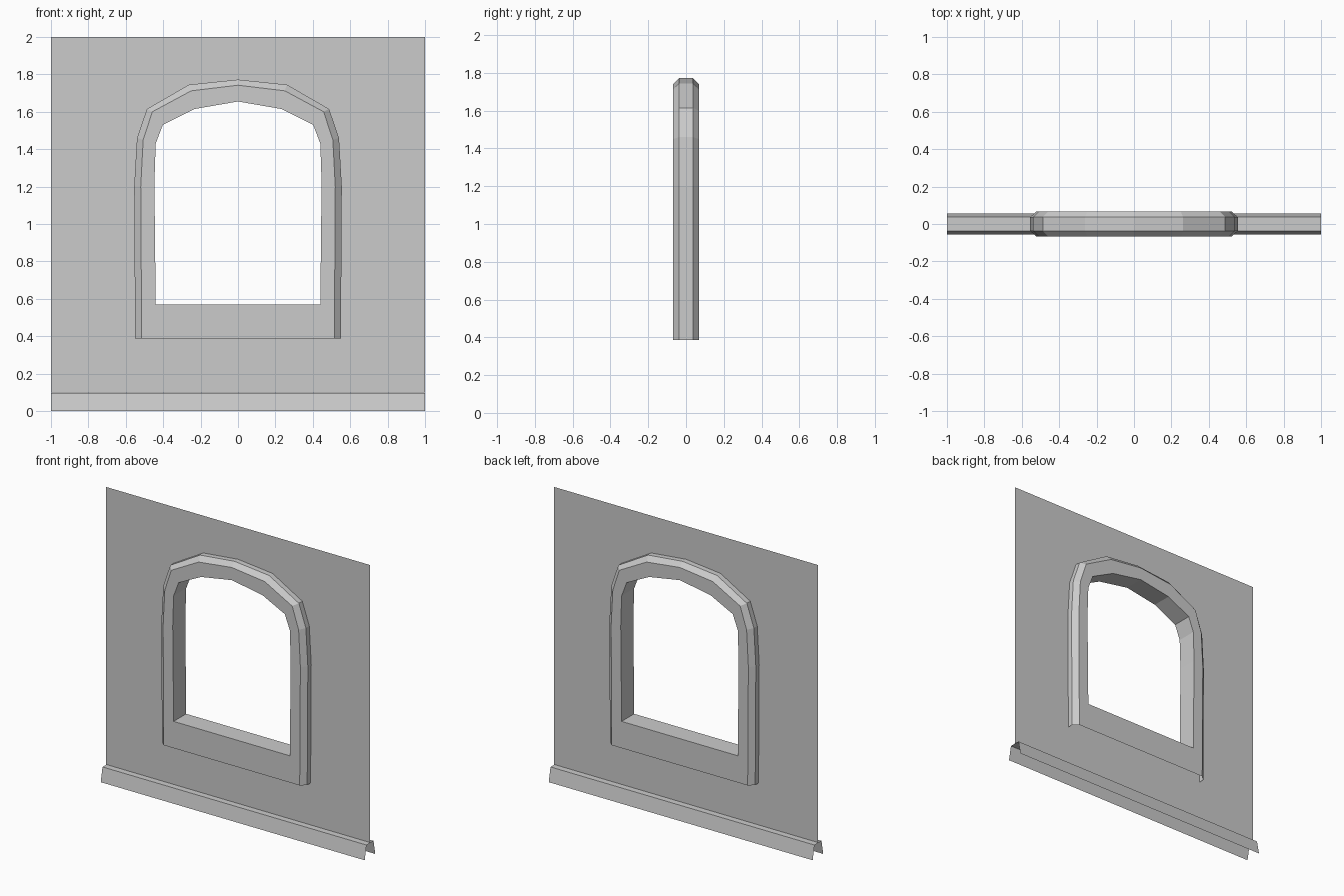
import bpy, bmesh

if "Cube" in bpy.data.objects:
    bpy.data.objects.remove(bpy.data.objects["Cube"])

# Half outlines (x, z) from the foot up to the crown
OUTER = [(.55, .387), (.555, 1.2), (.54, 1.46), (.487, 1.615), (.262, 1.745), (0, 1.772)]
FACE = [(.515, .387), (.52, 1.2), (.507, 1.45), (.458, 1.6), (.25, 1.712), (0, 1.742)]
INNER = [(.44, .57), (.447, 1.22), (.44, 1.43), (.402, 1.53), (.232, 1.615), (0, 1.655)]
DEPTH, EDGE = .068, .037


def arch(half, y):
    """Mirror a half outline into a full left-to-right arch at depth y."""
    return [(-x, y, z) for x, z in half] + [(x, y, z) for x, z in half[-2::-1]]


def finish(bm, name):
    mesh = bpy.data.meshes.new(name)
    bm.to_mesh(mesh)
    bm.free()
    obj = bpy.data.objects.new(name, mesh)
    bpy.context.collection.objects.link(obj)
    return obj


def loft(name, rows, closed_strips=()):
    """Skin neighbouring rows; the listed strips also close end to start."""
    bm = bmesh.new()
    vs = [[bm.verts.new(p) for p in row] for row in rows]
    n = len(rows[0])
    for r in range(len(rows) - 1):
        a, b = vs[r], vs[r + 1]
        for i in range(n if r in closed_strips else n - 1):
            j = (i + 1) % n
            bm.faces.new((a[i], a[j], b[j], b[i]))
    bmesh.ops.remove_doubles(bm, verts=bm.verts, dist=1e-5)
    bmesh.ops.recalc_face_normals(bm, faces=bm.faces)
    return finish(bm, name)


# Window frame: chamfered outside, deep reveal, apron and sill, open underneath
loft("window_frame", [
    arch(OUTER, EDGE), arch(OUTER, -EDGE), arch(FACE, -DEPTH), arch(INNER, -DEPTH),
    arch(INNER, DEPTH), arch(FACE, DEPTH), arch(OUTER, EDGE)], closed_strips=(2, 3, 4))

# Wall: thin sheet with the window opening cut out
bm = bmesh.new()
for loop in ([(-1, 0, .1), (1, 0, .1), (1, 0, 2), (-1, 0, 2)], arch(INNER, 0)):
    vs = [bm.verts.new(p) for p in loop]
    for a, b in zip(vs, vs[1:] + vs[:1]):
        bm.edges.new((a, b))
bmesh.ops.triangle_fill(bm, edges=bm.edges, use_beauty=True, normal=(0, -1, 0))
bmesh.ops.dissolve_limit(bm, angle_limit=.01, verts=bm.verts, edges=bm.edges)
finish(bm, "wall")

# Baseboard: flat cap with a flared skirt on each side
profile = [(-.057, 0), (-.038, .097), (.038, .097), (.057, 0)]
loft("baseboard", [[(x, y, z) for y, z in profile] for x in (-1, 1)])
